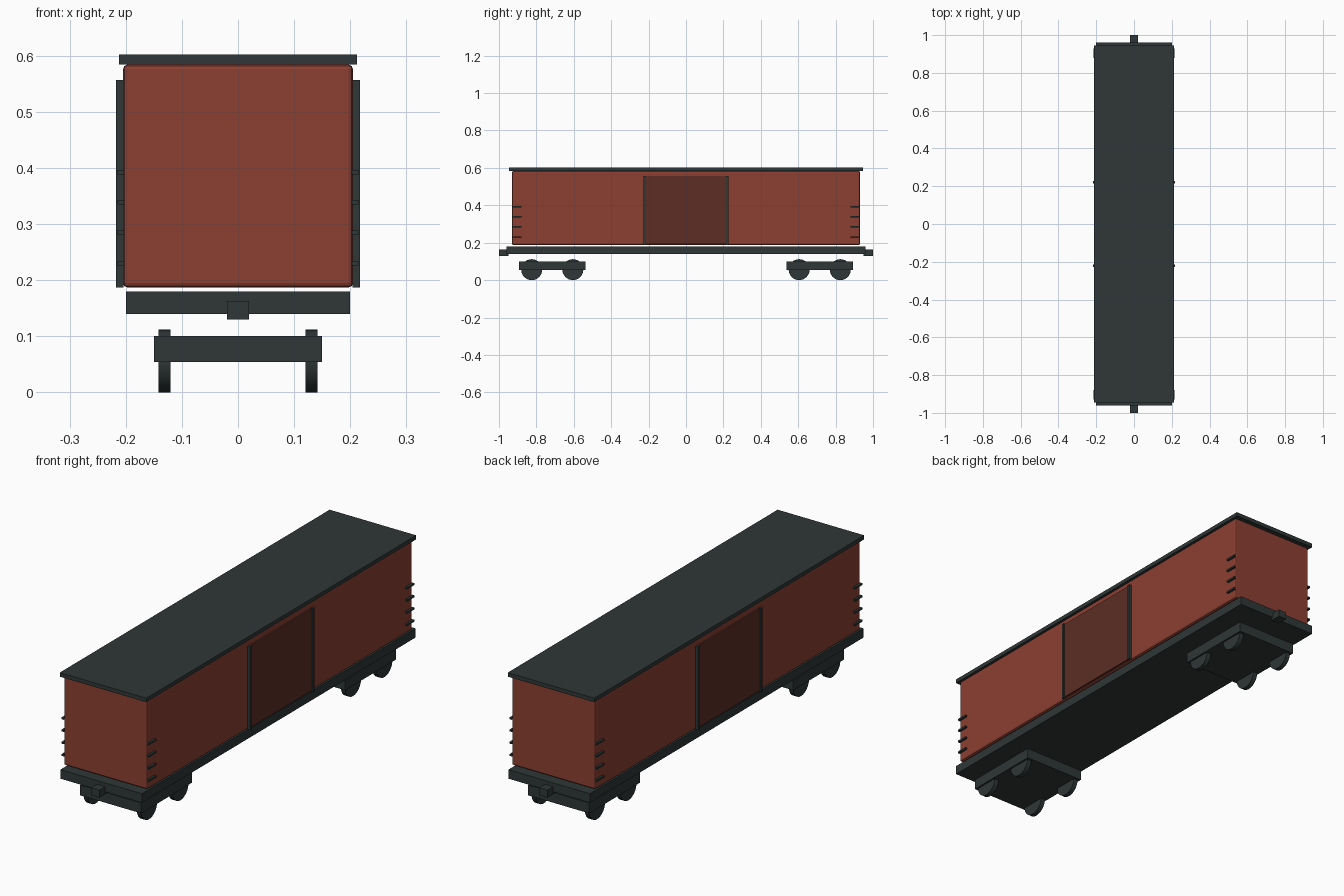
import bpy, math

if "Cube" in bpy.data.objects:
    bpy.data.objects.remove(bpy.data.objects["Cube"])


def material(name, rgb):
    m = bpy.data.materials.new(name)
    m.diffuse_color = (*rgb, 1)
    m.use_nodes = True
    m.node_tree.nodes["Principled BSDF"].inputs["Base Color"].default_value = m.diffuse_color
    return m


RED = material("boxcar red", (0.262, 0.050, 0.031))
DARK = material("dark iron", (0.028, 0.038, 0.037))
BROWN = material("door brown", (0.107, 0.027, 0.018))


def box(name, x, y, z, mat, bevel=0):
    """Box given as (min, max) ranges on each axis."""
    bpy.ops.mesh.primitive_cube_add(size=1, location=[sum(r) / 2 for r in (x, y, z)])
    ob = bpy.context.object
    ob.name = name
    ob.scale = [r[1] - r[0] for r in (x, y, z)]
    bpy.ops.object.transform_apply(location=False, rotation=False, scale=True)
    ob.data.materials.append(mat)
    if bevel:
        mod = ob.modifiers.new("bevel", 'BEVEL')
        mod.width, mod.segments = bevel, 2
    return ob


def span(centre, half):
    return (centre - half, centre + half)


# Main shell, roof and underframe
box("body", (-0.205, 0.205), (-0.93, 0.93), (0.187, 0.584), RED, 0.008)
box("roof", (-0.2125, 0.2125), (-0.946, 0.946), (0.584, 0.602), DARK)
box("underframe", (-0.2, 0.2), (-0.96, 0.96), (0.14, 0.18), DARK)

for sx in (-1, 1):
    # Sliding door with a post on each edge
    box("door", span(sx * 0.205, 0.007), (-0.215, 0.215), (0.192, 0.556), BROWN)
    for sy in (-1, 1):
        box("door_post", span(sx * 0.211, 0.0065), span(sy * 0.221, 0.006), (0.187, 0.557), DARK)
        # Ladder rungs at the corners
        for i in range(4):
            box("ladder_rung", span(sx * 0.209, 0.006), span(sy * 0.905, 0.025),
                span(0.23 + 0.0542 * i, 0.004), DARK)

for sy in (-1, 1):
    # Coupler and bogie at each end
    box("coupler", (-0.02, 0.02), span(sy * 0.975, 0.025), (0.13, 0.163), DARK)
    box("bogie_frame", (-0.15, 0.15), span(sy * 0.715, 0.178), (0.054, 0.1), DARK)
    for sx in (-1, 1):
        for dy in (-0.11, 0.11):
            bpy.ops.mesh.primitive_cylinder_add(
                vertices=32, radius=0.056, depth=0.021,
                location=(sx * 0.131, sy * 0.715 + dy, 0.056), rotation=(0, math.pi / 2, 0))
            wheel = bpy.context.object
            wheel.name = "wheel"
            wheel.data.materials.append(DARK)
            bpy.ops.object.shade_smooth_by_angle(angle=math.radians(35))
